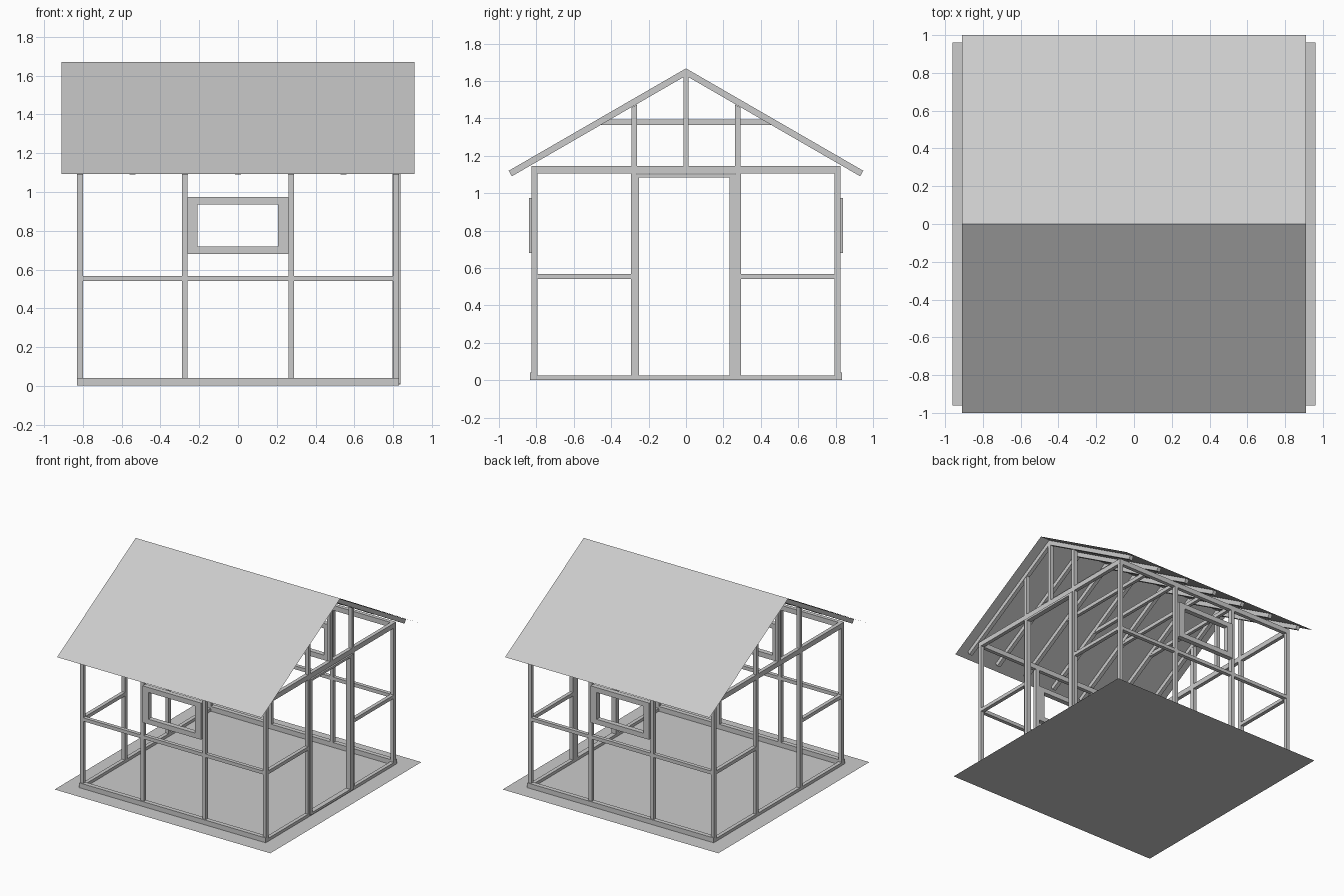
import bpy, math

if "Cube" in bpy.data.objects:
    bpy.data.objects.remove(bpy.data.objects["Cube"])

T = math.tan(math.radians(30))   # roof slope
RIDGE = 1.67


def mesh(name, verts, faces):
    me = bpy.data.meshes.new(name)
    me.from_pydata(verts, [], faces)
    ob = bpy.data.objects.new(name, me)
    bpy.context.collection.objects.link(ob)
    return ob


def prism(name, prof, x0, x1):
    # extrude a counter-clockwise (y, z) profile along x
    n = len(prof)
    v = [(x, y, z) for x in (x0, x1) for y, z in prof]
    f = [tuple(reversed(range(n))), tuple(range(n, 2 * n))]
    f += [(i, (i + 1) % n, (i + 1) % n + n, i + n) for i in range(n)]
    return mesh(name, v, f)


def box(name, x0, x1, y0, y1, z0, z1):
    return prism(name, [(y0, z0), (y1, z0), (y1, z1), (y0, z1)], x0, x1)


# Ground sheet
mesh("floor_sheet", [(-.96, -.96, 0), (.96, -.96, 0), (.96, .96, 0), (-.96, .96, 0)], [(0, 1, 2, 3)])

# Roof sheets
zl = RIDGE - T
mesh("roof_front", [(-.91, -1, zl), (.91, -1, zl), (.91, 0, RIDGE), (-.91, 0, RIDGE)], [(0, 1, 2, 3)])
mesh("roof_back", [(-.91, 0, RIDGE), (.91, 0, RIDGE), (.91, 1, zl), (-.91, 1, zl)], [(0, 1, 2, 3)])

# Corner posts
for sx in (-1, 1):
    for sy in (-1, 1):
        cx, cy = sx * .814, sy * .81
        box("corner_post", cx - .015, cx + .015, cy - .015, cy + .015, 0.02, 1.11)

# Long walls: sill, plate, studs, mid rail and window
for s in (-1, 1):
    lo, hi = s * .81 - .015, s * .81 + .015
    box("long_sill", -.83, .83, s * .815 - .018, s * .815 + .018, 0.001, .04)
    box("long_plate", -.83, .83, lo, hi, 1.105, 1.145)
    for x in (-.275, .275):
        box("long_stud", x - .015, x + .015, lo, hi, .04, 1.105)
    for a, b in ((-.80, -.29), (-.26, .26), (.29, .80)):
        box("long_rail", a, b, lo, hi, .54, .568)
    w0, w1 = sorted((s * .80, s * .84))
    box("window_top", -.26, .26, w0, w1, .935, .975)
    box("window_bottom", -.26, .26, w0, w1, .68, .72)
    box("window_left", -.26, -.21, w0, w1, .72, .935)
    box("window_right", .207, .26, w0, w1, .72, .935)

# Gable walls
for s in (-1, 1):
    lo, hi = s * .815 - .015, s * .815 + .015
    box("gable_sill", lo, hi, -.80, .80, 0.001, .025)
    box("gable_plate", lo, hi, -.80, .80, 1.105, 1.145)
    for y in (-.277, .277):
        box("gable_stud", lo, hi, y - .016, y + .016, .025, 1.105)
        top = RIDGE - .045 - T * abs(y)
        e = .015 * T * (1 if y > 0 else -1)
        prism("gable_upper_stud", [(y - .015, 1.145), (y + .015, 1.145),
              (y + .015, top - e), (y - .015, top + e)], lo, hi)
    box("king_post", lo, hi, -.013, .013, 1.145, 1.63)
    for a, b in ((-.795, -.293), (.293, .795)):
        box("gable_rail", lo, hi, a, b, .54, .568)

# Door frame on the right gable
box("door_jamb_front", .797, .837, -.277, -.25, .01, 1.10)
box("door_jamb_back", .797, .837, .232, .277, .01, 1.10)
box("door_head", .797, .837, -.25, .232, 1.083, 1.10)
box("door_threshold", .797, .837, -.25, .232, .008, .026)

# Rafter pairs
d, end = .034, .948
top, dz = RIDGE - .003, .034 / math.cos(math.radians(30))
ey, ez = end - d * .5, top - T * end - d * math.cos(math.radians(30))
prof = [(0, top - dz), (ey, ez), (end, top - T * end), (0, top),
        (-end, top - T * end), (-ey, ez)]
for i in range(-3, 4):
    x = i * .272
    prism("rafter_pair", prof, x - .015, x + .015)
    # Collar ties on the inner pairs
    if abs(i) < 3:
        za, zb = 1.365, 1.395
        ya, yb = ((top - dz - z) / T + .01 for z in (za, zb))
        prism("collar_tie", [(-ya, za), (ya, za), (yb, zb), (-yb, zb)], x - .013, x + .013)
